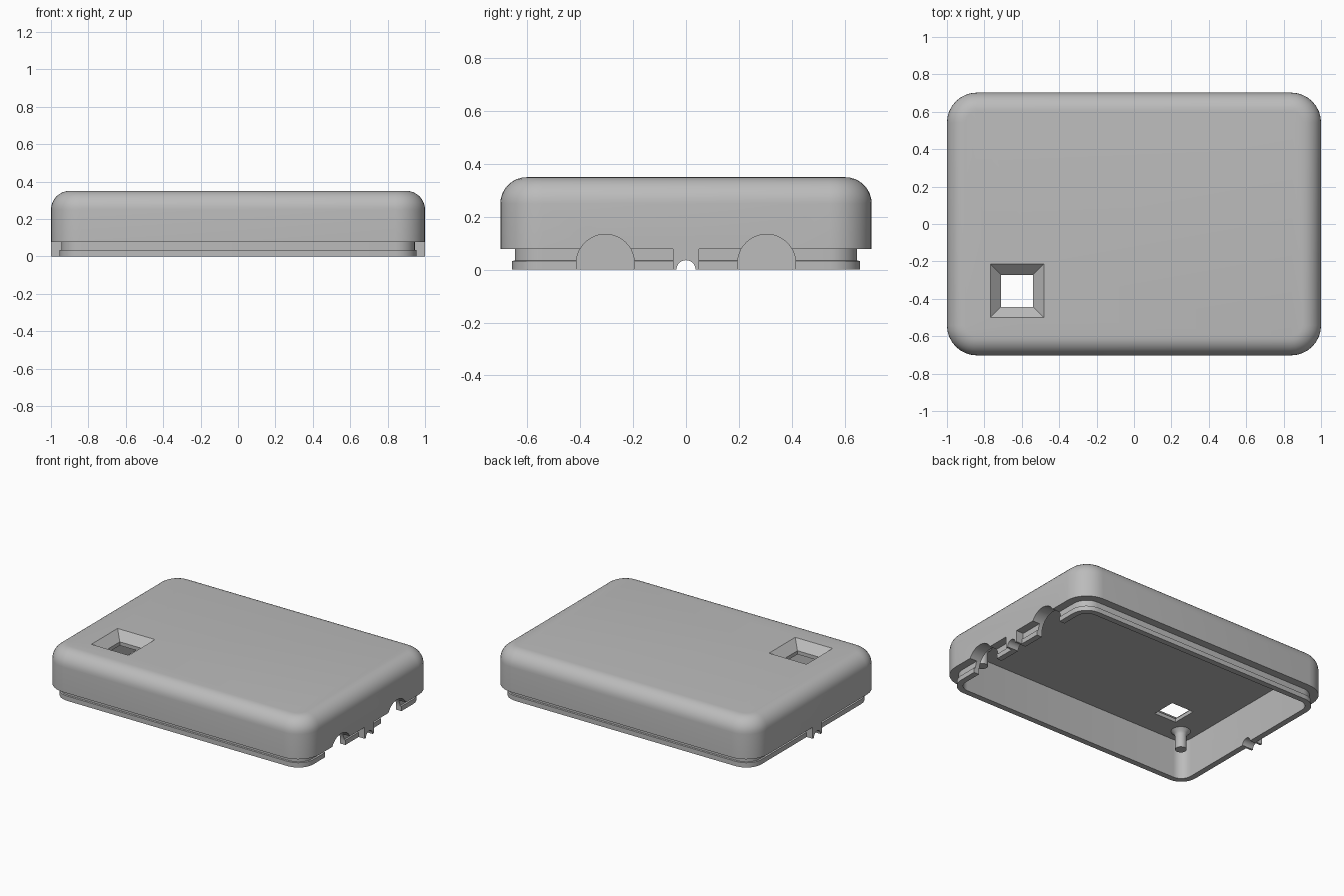
import bpy, bmesh, math

if "Cube" in bpy.data.objects:
    bpy.data.objects.remove(bpy.data.objects["Cube"])

HX, HY, HEIGHT = 1.0, 0.7025, 0.35   # outer half sizes and height
CORNER, FILLET = 0.16, 0.10          # plan corner radius, top edge radius
LIP_TOP, CEILING, WALL = 0.078, 0.27, 0.085

grey = bpy.data.materials.new("grey plastic")
grey.diffuse_color = (0.5, 0.5, 0.5, 1)
grey.use_nodes = True
grey.node_tree.nodes["Principled BSDF"].inputs["Base Color"].default_value = grey.diffuse_color


def rounded_rect(hx, hy, r, seg=8):
    pts = []
    for i, (sx, sy) in enumerate([(1, 1), (-1, 1), (-1, -1), (1, -1)]):
        for k in range(seg + 1):
            a = math.pi / 2 * (i + k / seg)
            pts.append((sx * (hx - r) + r * math.cos(a), sy * (hy - r) + r * math.sin(a)))
    return pts


def circle(r, n=24):
    return [(r * math.cos(2 * math.pi * k / n), r * math.sin(2 * math.pi * k / n)) for k in range(n)]


def square(h):
    return [(h, h), (-h, h), (-h, -h), (h, -h)]


def loft(name, rings):
    """Closed solid through rings of 3D points, capped at both ends."""
    bm = bmesh.new()
    loops = [[bm.verts.new(p) for p in ring] for ring in rings]
    n = len(loops[0])
    for a, b in zip(loops, loops[1:]):
        for i in range(n):
            j = (i + 1) % n
            bm.faces.new((a[i], a[j], b[j], b[i]))
    bm.faces.new(loops[0][::-1])
    bm.faces.new(loops[-1])
    bmesh.ops.recalc_face_normals(bm, faces=bm.faces)
    mesh = bpy.data.meshes.new(name)
    bm.to_mesh(mesh)
    bm.free()
    mesh.materials.append(grey)
    obj = bpy.data.objects.new(name, mesh)
    bpy.context.collection.objects.link(obj)
    return obj


def at_z(pts, z, cx=0, cy=0):
    return [(x + cx, y + cy, z) for x, y in pts]


def x_prism(name, profile, x0, x1):
    return loft(name, [[(x, y, z) for y, z in profile] for x in (x0, x1)])


def activate(obj):
    bpy.ops.object.select_all(action='DESELECT')
    obj.select_set(True)
    bpy.context.view_layer.objects.active = obj


def combine(target, tool, operation):
    mod = target.modifiers.new(operation.lower(), 'BOOLEAN')
    mod.operation, mod.solver, mod.object = operation, 'EXACT', tool
    activate(target)
    bpy.ops.object.modifier_apply(modifier=mod.name)
    bpy.data.objects.remove(tool, do_unlink=True)


def arch(cy, r, cz, n=24):
    """Round-topped opening, open below the bottom edge."""
    pts = [(cy + r * math.cos(math.pi * k / n), cz + r * math.sin(math.pi * k / n)) for k in range(n + 1)]
    return pts + [(cy - r, -0.1), (cy + r, -0.1)]


# Hollow shell: cavity, stepped lip, outer wall, rounded top edge (inset, z)
section = [(WALL, CEILING), (WALL, 0), (0.045, 0), (0.045, 0.033),
           (0.055, 0.035), (0.055, LIP_TOP), (0, LIP_TOP)]
for k in range(9):
    a = math.pi / 2 * k / 8
    section.append((FILLET * (1 - math.cos(a)), HEIGHT - FILLET + FILLET * math.sin(a)))
shell = loft("enclosure_shell",
             [at_z(rounded_rect(HX - i, HY - i, CORNER - i), z) for i, z in section])

# Flush tabs at both ends, each with a half-round cable notch
for s in (-1, 1):
    tab = x_prism("end_tab", [(-0.05, 0), (0.05, 0), (0.05, 0.12), (-0.05, 0.12)], s * 0.93, s * 1.0)
    combine(shell, tab, 'UNION')
for s in (-1, 1):
    combine(shell, x_prism("notch_cutter", arch(0, 0.036, 0), s * 0.85, s * 1.1), 'DIFFERENCE')

# Two large connector openings in the right end
for s in (-1, 1):
    combine(shell, x_prism("connector_cutter", arch(s * 0.305, 0.11, 0.024), 0.87, 1.1), 'DIFFERENCE')

# Square window with sloping sides
window = loft("window_cutter", [at_z(square(h), z, -0.625, -0.3575)
                                for h, z in [(0.085, 0.2), (0.085, 0.295), (0.195, 0.4)]])
combine(shell, window, 'DIFFERENCE')

activate(shell)
bpy.ops.object.shade_smooth_by_angle(angle=math.radians(30))

# Flared locating posts under the ceiling
for sx in (-1, 1):
    for sy in (-1, 1):
        post = loft("locating_post", [at_z(circle(r), z, sx * 0.81, sy * 0.51)
                    for r, z in [(0.036, 0.14), (0.036, 0.235), (0.042, 0.25), (0.062, 0.27), (0.062, 0.28)]])
        activate(post)
        bpy.ops.object.shade_smooth_by_angle(angle=math.radians(40))
